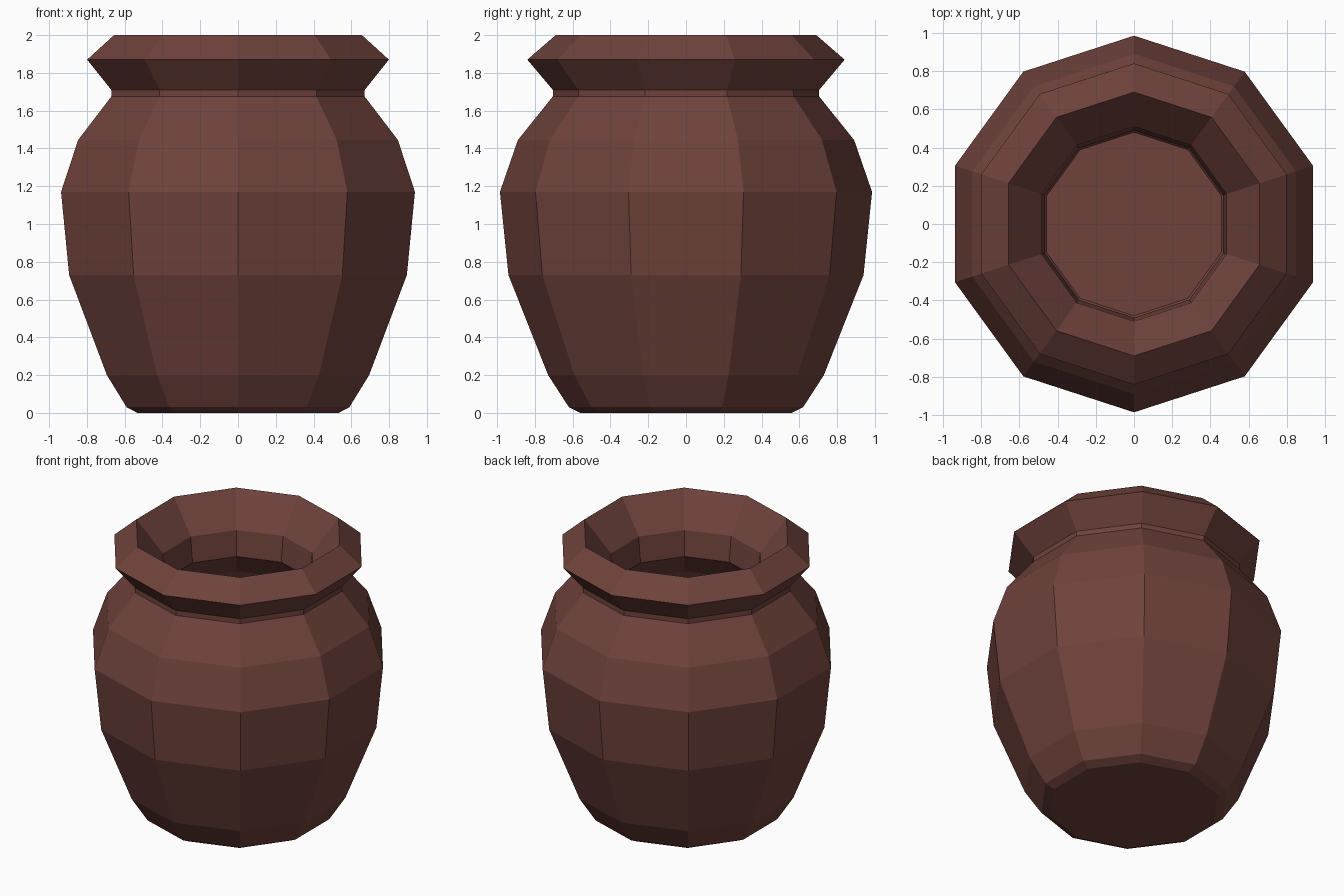
import bpy, bmesh, math

if "Cube" in bpy.data.objects:
    bpy.data.objects.remove(bpy.data.objects["Cube"])

SIDES = 10

# Closed pot profile (radius, height): outside going up, then inside going down
PROFILE = [
    (0.56, 0.00), (0.62, 0.03), (0.73, 0.20), (0.94, 0.73), (0.985, 1.17),
    (0.89, 1.445), (0.705, 1.675), (0.705, 1.71), (0.84, 1.87), (0.69, 2.00),
    (0.51, 1.78), (0.49, 1.60), (0.67, 1.41), (0.79, 1.15), (0.75, 0.75),
    (0.56, 0.26), (0.48, 0.16),
]


def lathe(name, profile, sides):
    bm = bmesh.new()
    rings = []
    for r, z in profile:
        ring = []
        for i in range(sides):
            a = math.pi / 2 + 2 * math.pi * i / sides
            ring.append(bm.verts.new((r * math.cos(a), r * math.sin(a), z)))
        rings.append(ring)
    for lo, hi in zip(rings, rings[1:]):
        for i in range(sides):
            j = (i + 1) % sides
            bm.faces.new((lo[i], lo[j], hi[j], hi[i]))
    # Underside and inner floor
    bm.faces.new(rings[0][::-1])
    bm.faces.new(rings[-1])
    bmesh.ops.recalc_face_normals(bm, faces=bm.faces)
    mesh = bpy.data.meshes.new(name)
    bm.to_mesh(mesh)
    bm.free()
    obj = bpy.data.objects.new(name, mesh)
    bpy.context.collection.objects.link(obj)
    return obj


# Hollow clay pot with flared rim
pot = lathe("clay_pot", PROFILE, SIDES)
clay = bpy.data.materials.new("brown_clay")
clay.diffuse_color = (0.16, 0.055, 0.045, 1)
clay.use_nodes = True
clay.node_tree.nodes["Principled BSDF"].inputs["Base Color"].default_value = clay.diffuse_color
pot.data.materials.append(clay)
